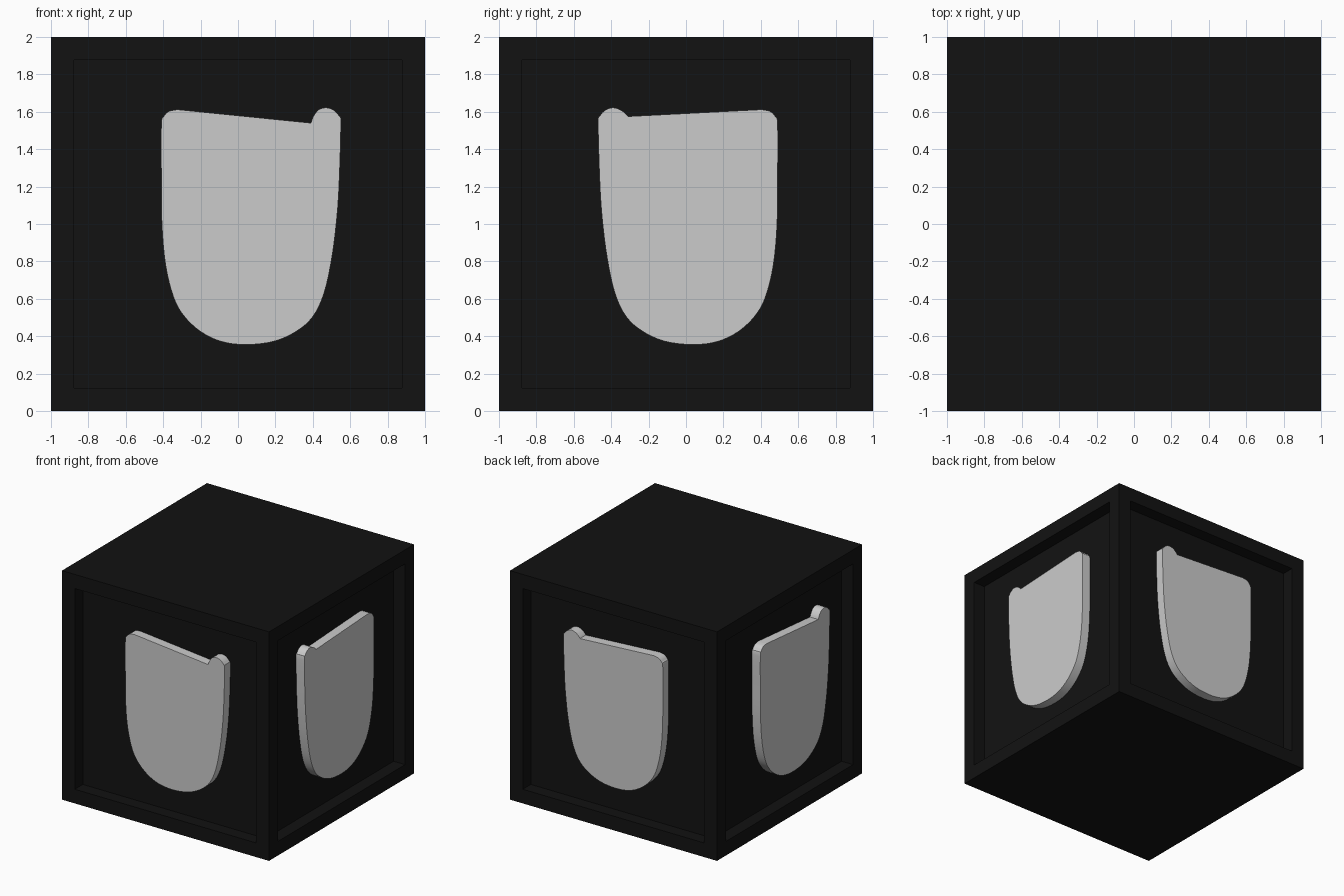
import bpy, bmesh, math
from mathutils import Vector, Matrix

if "Cube" in bpy.data.objects:
    bpy.data.objects.remove(bpy.data.objects["Cube"])

RECESS = 0.11      # depth of the side panels
FACE = 0.03        # how far the plates sit behind the outer frame

black = bpy.data.materials.new("black")
black.diffuse_color = (0.006, 0.006, 0.006, 1)
black.use_nodes = True
black.node_tree.nodes["Principled BSDF"].inputs["Base Color"].default_value = black.diffuse_color


def finish(bm, name):
    bmesh.ops.recalc_face_normals(bm, faces=bm.faces[:])
    mesh = bpy.data.meshes.new(name)
    bm.to_mesh(mesh)
    bm.free()
    obj = bpy.data.objects.new(name, mesh)
    bpy.context.collection.objects.link(obj)
    return obj


def smooth_path(points, steps=4):
    """Catmull-Rom curve through the points."""
    p = [Vector(q) for q in points]
    p = [2 * p[0] - p[1]] + p + [2 * p[-1] - p[-2]]
    out = []
    for a, b, c, d in zip(p, p[1:], p[2:], p[3:]):
        for i in range(steps):
            t = i / steps
            out.append(0.5 * (2 * b + (c - a) * t + (2 * a - 5 * b + 4 * c - d) * t * t
                              + (3 * b - a - 3 * c + d) * t ** 3))
    return out + [p[-2]]


# Cube body with a sunken square panel on each of its four sides
bm = bmesh.new()
bmesh.ops.create_cube(bm, size=2, matrix=Matrix.Translation((0, 0, 1)))
bm.normal_update()
sides = [f for f in bm.faces if abs(f.normal.z) < 0.5]
bmesh.ops.inset_individual(bm, faces=sides, thickness=0.175)
bmesh.ops.inset_individual(bm, faces=sides, thickness=0)
for f in sides:
    n = f.calc_center_median() - Vector((0, 0, 1))
    bmesh.ops.translate(bm, verts=f.verts[:], vec=-n.normalized() * RECESS)
body = finish(bm, "cube_body")
body.data.materials.append(black)


# Shield-shaped plate: sloping top edge, small round knob at one corner
def shield(name, turn, centre, flip, notch_z):
    outline = smooth_path([
        (0.32, notch_z), (0.332, notch_z + (1.6 - notch_z) * 0.55), (0.36, 1.61),
        (0.40, 1.622), (0.44, 1.61), (0.47, 1.578), (0.48, 1.535), (0.47, 1.2),
        (0.455, 1.0), (0.43, 0.81), (0.39, 0.63), (0.33, 0.505), (0.24, 0.425),
        (0.12, 0.372), (-0.03, 0.355), (-0.16, 0.372), (-0.27, 0.425), (-0.36, 0.51),
        (-0.415, 0.61), (-0.457, 0.78), (-0.477, 1.0), (-0.48, 1.25), (-0.48, 1.53),
        (-0.467, 1.575), (-0.44, 1.602), (-0.395, 1.612)])
    bm = bmesh.new()
    face = bm.faces.new([bm.verts.new((centre + flip * u, -1 + FACE, z)) for u, z in outline])
    new = bmesh.ops.extrude_face_region(bm, geom=[face], use_keep_orig=True)["geom"]
    bmesh.ops.translate(bm, vec=(0, RECESS - FACE + 0.005, 0),
                        verts=[v for v in new if isinstance(v, bmesh.types.BMVert)])
    bmesh.ops.rotate(bm, verts=bm.verts[:], cent=(0, 0, 0),
                     matrix=Matrix.Rotation(math.radians(turn), 3, 'Z'))
    obj = finish(bm, name)
    bpy.ops.object.select_all(action='DESELECT')
    obj.select_set(True)
    bpy.context.view_layer.objects.active = obj
    bpy.ops.object.shade_smooth_by_angle(angle=math.radians(30))


shield("front_plate", 0, 0.07, 1, 1.54)
shield("right_plate", 90, 0.01, -1, 1.575)
shield("back_plate", 180, -0.025, -1, 1.57)
shield("left_plate", 270, 0.12, 1, 1.55)
